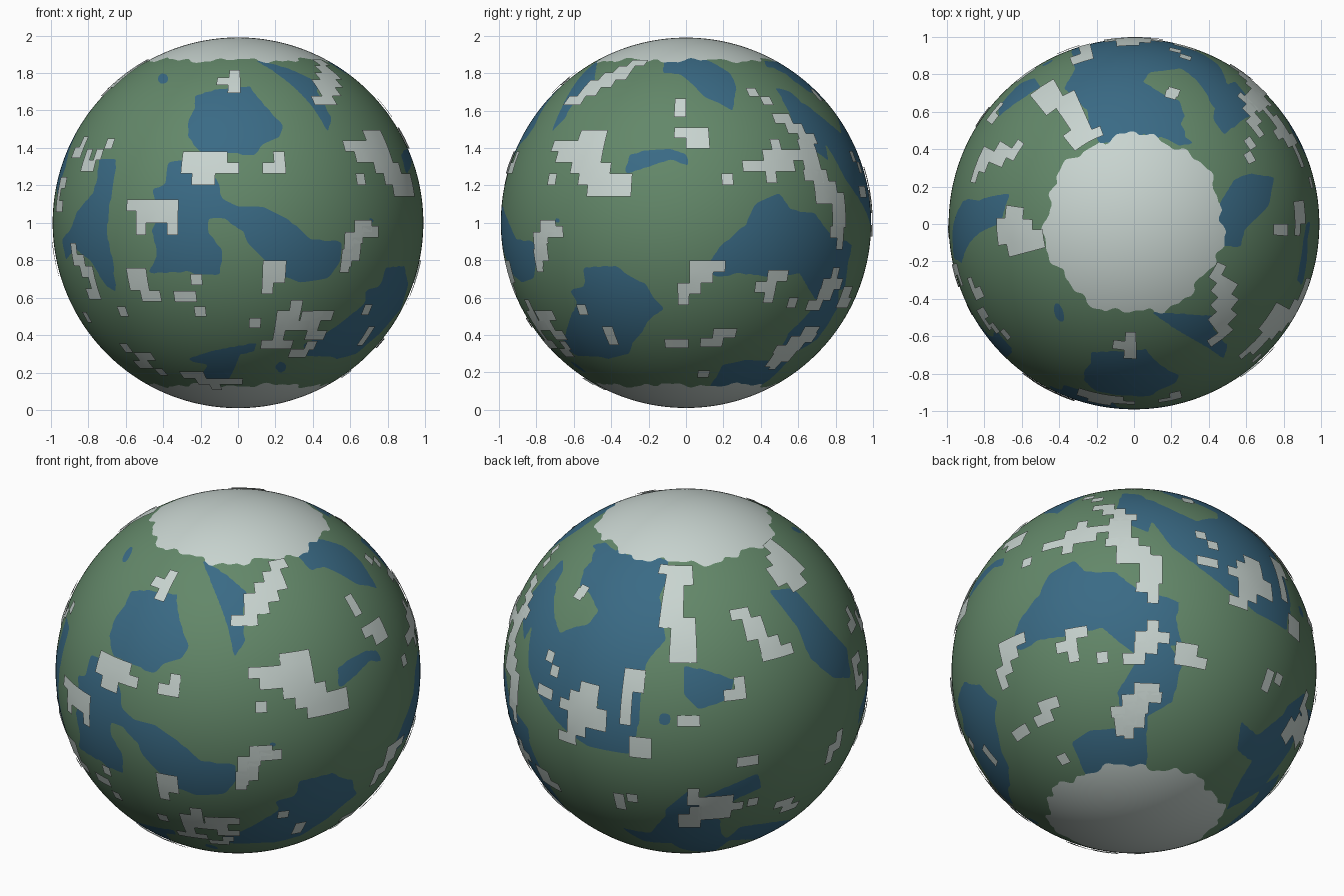
import bpy, bmesh, math
from mathutils import Vector

if "Cube" in bpy.data.objects:
    bpy.data.objects.remove(bpy.data.objects["Cube"])

R, R_CLOUD, CELL, CUTS = 0.99, 0.999, 0.063, 125
UP = Vector((0, 0, 1))


def material(name, rgb):
    m = bpy.data.materials.new(name)
    m.diffuse_color = (*rgb, 1)
    m.use_nodes = True
    m.node_tree.nodes["Principled BSDF"].inputs["Base Color"].default_value = m.diffuse_color
    return m


LAND = material("land_green", (0.125, 0.245, 0.142))
SEA = material("sea_blue", (0.042, 0.145, 0.235))
WHITE = material("ice_white", (0.58, 0.66, 0.63))


def side(azimuth, elevation):
    """Right, up and outward axes of a flat drawing plane facing the globe."""
    a, e = math.radians(azimuth), math.radians(elevation)
    out = Vector((math.sin(a) * math.cos(e), -math.cos(a) * math.cos(e), math.sin(e)))
    right = Vector((math.cos(a), math.sin(a), 0))
    return right, out.cross(right), out


FRONT, RIGHT, TOP = side(0, 0), side(90, 0), side(0, 90)
BACK_LEFT, BACK_RIGHT = side(217, 25), side(140, -31)

# Sea outlines in hundredths of a unit, drawn on one side and projected onto the globe
seas = []


def sea(plane, *pts):
    us, vs = [p[0] for p in pts], [p[1] for p in pts]
    seas.append((plane, pts, min(us), max(us), min(vs), max(vs)))


def pond(plane, u, v, r=3):
    sea(plane, *[(u + r * math.cos(k * math.pi / 4), v + r * math.sin(k * math.pi / 4)) for k in range(8)])


# front seas
sea(FRONT, (-23, 68), (-12, 71), (6, 73), (13, 64), (24, 52), (22, 46), (13, 42), (9, 36),
    (-2, 37), (-20, 38), (-27, 46), (-26, 56), (-23, 61))
sea(FRONT, (-28, 34), (-37, 32), (-39, 20), (-46, 18), (-42, 4), (-46, -4), (-43, -17), (-48, -27),
    (-26, -26), (-22, -28), (-9, -28), (-9, -14), (-16, -5), (-16, 3), (-7, 2), (3, -5), (6, -12),
    (15, -21), (23, -28), (33, -32), (48, -30), (55, -20), (55, -10), (39, -9), (28, 1), (12, 9),
    (1, 8), (-9, 13), (-10, 21), (-20, 34))
sea(FRONT, (-74, 34), (-65, 34), (-66, 24), (-69, 7), (-70, -6), (-67, -20), (-65, -37), (-71, -33),
    (-79, -20), (-87, -14), (-92, -20), (-94, -9), (-89, -3), (-86, 6), (-77, 16), (-75, 26))
sea(FRONT, (79, -25), (89, -24), (91, -33), (87, -46), (76, -59), (63, -70), (52, -73), (48, -67),
    (57, -59), (62, -49), (72, -41), (76, -33))
sea(FRONT, (-28, -73), (-12, -68), (10, -64), (9, -69), (1, -70), (-2, -78), (-5, -84), (-22, -84), (-16, -76))
pond(FRONT, 23, -77)
pond(FRONT, -40, 77)
pond(FRONT, 71, 1, 1.5)
# right seas
sea(RIGHT, (-55, -24), (-38, -23), (-30, -29), (-28, -41), (-21, -54), (-31, -53), (-40, -59),
    (-41, -72), (-59, -71), (-66, -65), (-62, -51), (-58, -43), (-62, -36), (-54, -34))
sea(RIGHT, (10, -25), (18, -13), (32, -1), (37, 10), (50, 16), (56, 7), (69, 5), (77, -6), (88, -11),
    (85, -35), (69, -41), (61, -27), (45, -29), (29, -27), (16, -29))
sea(RIGHT, (-33, 26), (-30, 37), (-10, 40), (0, 37), (2, 30), (-8, 34), (-20, 30))
# northern seas
sea(TOP, (9, -47), (43, -49), (42, -56), (50, -65), (48, -72), (38, -65), (27, -59), (16, -52))
sea(TOP, (45, 10), (54, 24), (62, 27), (75, 25), (72, 10), (59, -3), (57, -12), (45, -12))
sea(TOP, (-27, 85), (-18, 94), (3, 98), (30, 93), (40, 82), (24, 83), (8, 81), (5, 76), (16, 69),
    (24, 66), (27, 58), (23, 50), (32, 43), (24, 42), (8, 50), (-2, 44), (-18, 43), (-24, 53), (-26, 72))
sea(TOP, (46, 73), (54, 76), (62, 66), (62, 58), (48, 48), (42, 56))
# back and left seas
sea(BACK_LEFT, (-51, 66), (-37, 66), (-24, 57), (-16, 38), (-14, 17), (-24, 6), (-27, -10), (-30, -35),
    (-41, -40), (-51, -16), (-65, -10), (-74, 6), (-62, 14), (-51, 25), (-47, 36), (-55, 46))
sea(BACK_LEFT, (43, 43), (57, 44), (73, 25), (86, 11), (88, -5), (78, -5), (65, 6), (59, 22))
sea(BACK_LEFT, (-4, 3), (8, 0), (23, -5), (20, -16), (3, -21), (-4, -13))
sea(BACK_LEFT, (-14, -75), (-1, -64), (3, -70), (22, -62), (36, -56), (38, -64), (24, -70), (16, -78),
    (0, -85), (-14, -83))
sea(BACK_LEFT, (19, -92), (27, -85), (60, -81), (50, -88), (35, -92))
pond(BACK_LEFT, -15, -26, 3.5)
# back and southern seas
sea(BACK_RIGHT, (10, 36), (25, 39), (23, 31), (18, 17), (26, 6), (21, -15), (7, -23), (7, -50), (-13, -54),
    (-18, -59), (-26, -56), (-34, -37), (-25, -31), (-6, -29), (-9, -10), (4, 12), (4, 25))
sea(BACK_RIGHT, (-6, 96), (10, 93), (45, 77), (58, 60), (83, 39), (83, 23), (66, 33), (45, 50), (20, 69),
    (10, 82), (-6, 82))
sea(BACK_RIGHT, (58, -26), (67, -34), (83, -21), (91, -23), (85, -42), (69, -64), (50, -75), (56, -61),
    (64, -48), (56, -42))


def inside(u, v, pts):
    hit = False
    for (x0, y0), (x1, y1) in zip(pts, pts[1:] + pts[:1]):
        if (y0 > v) != (y1 > v) and u < (x1 - x0) * (v - y0) / (y1 - y0) + x0:
            hit = not hit
    return hit


def surface_kind(p):
    """0 land, 1 sea, 2 ice."""
    lon = math.atan2(p.y, p.x)
    wobble = 0.008 * math.sin(7 * lon) + 0.006 * math.sin(17 * lon + 1) + 0.004 * math.sin(31 * lon)
    if abs(p.z) > 0.868 + wobble:
        return 2
    for (r, up, out), pts, u0, u1, v0, v1 in seas:
        u, v = 100 * p.dot(r), 100 * p.dot(up)
        if u0 < u < u1 and v0 < v < v1 and p.dot(out) > 0 and inside(u, v, pts):
            return 1
    return 0


def finish(bm, name, mats):
    me = bpy.data.meshes.new(name)
    bm.to_mesh(me)
    bm.free()
    for m in mats:
        me.materials.append(m)
    ob = bpy.data.objects.new(name, me)
    ob.location.z = 1
    bpy.context.collection.objects.link(ob)


# Globe: an evenly subdivided cube rounded into a sphere
bm = bmesh.new()
bmesh.ops.create_cube(bm, size=2)
bmesh.ops.subdivide_edges(bm, edges=bm.edges[:], cuts=CUTS, use_grid_fill=True)
for v in bm.verts:
    v.co = Vector([math.tan(c * math.pi / 4) for c in v.co]).normalized() * R
for f in bm.faces:
    f.material_index = surface_kind(f.calc_center_median())
    f.smooth = True
# soften the coastlines
coast = {}
for e in bm.edges:
    a, b = e.link_faces
    if a.material_index != b.material_index:
        for v in e.verts:
            coast.setdefault(v, []).append(e.other_vert(v))
for _ in range(3):
    moved = {v: v.co * 0.5 + sum((n.co for n in ns), Vector()) * (0.5 / len(ns)) for v, ns in coast.items()}
    for v, co in moved.items():
        v.co = co.normalized() * R
finish(bm, "globe", (LAND, SEA, WHITE))

# Clouds: blocky cell patterns floating just above the globe
bm = bmesh.new()


def on_sphere(lon, lat):
    return R_CLOUD * Vector((math.cos(lat) * math.cos(lon), math.cos(lat) * math.sin(lon), math.sin(lat)))


def cloud(plane, u, v, pattern):
    r, up, out = plane
    u, v = u / 100, v / 100
    p = (r * u + up * v + out * math.sqrt(max(0.0, R * R - u * u - v * v))).normalized()
    lon0, lat0 = math.atan2(p.y, p.x), math.asin(p.z)
    rows = pattern.split("/")
    step = CELL / math.cos(lat0)
    west = lon0 - max(map(len, rows)) * step / 2
    north = lat0 + len(rows) * CELL / 2
    for j, row in enumerate(rows):
        for i, ch in enumerate(row):
            if ch == "#":
                w, n = west + i * step, north - j * CELL
                f = bm.faces.new([bm.verts.new(on_sphere(*q)) for q in
                                  ((w, n - CELL), (w + step, n - CELL), (w + step, n), (w, n))])
                f.smooth = True


for plane, group in (
    (FRONT, ((-5, 75, ".#/##/.#"), (-15, 29, "####./#####/.##.."), (19, 32, ".#/##"),
             (-46, 3, "#####/.####/.#..#"), (-84, 40, ".#/##"), (-71, 39, ".#/#."), (-94, 15, "##/#./##"),
             (31, -57, "..#.../.##.##/.####./.#..##/###.../...##."), (19, -29, "##/##/#."),
             (65, -14, "..##/.#../##../#..."), (-50, -33, "##./##./.##"), (-22, -30, "#"), (-20, -47, "#"),
             (-28, -39, "##"), (9, -53, "#"), (-80, -26, "#.../##../.##./..#./.##."), (-61, -47, "#"),
             (-50, -73, "#../.##/##./..#"), (-13, -84, "##.../.####/..#.."), (-80, -50, "#"))),
    (RIGHT, ((-53, 32, "...###.../######.../.#####.../...####../....#####/.....####"), (-71, 23, "#"),
             (3, 45, "###/.##"), (-3, 61, "#/#"), (39, 67, "#./.#"), (58, 50, "##../.##./..##"),
             (52, 33, "...#..##/..######/#####.##/..#....#"), (75, 13, "###../.###./.####/...##/...##"),
             (80, -8, "##/.#"), (22, 23, "#"), (8, -32, ".###/.##./##../#..."), (45, -34, ".##/##./.#."),
             (17, -61, ".##/##."), (-5, -64, "##"), (-40, -60, "#/#"), (-75, -11, ".##/##./#../#.."),
             (-75, -52, "##/.#"), (-55, -46, "#"), (-64, -65, "#"), (72, -38, "..#/.##/##."),
             (56, -68, "..##/.##./##../#..."))),
    (TOP, ((48, -42, "....##/...##./..###./.###../.##.../##...."), (21, 70, "#"))),
    (BACK_LEFT, ((-10, 32, "####/.###/.##./.##./.##./.###/..##/..##/..##"), (51, 56, "..##/.###/####/####/.##."),
                 (38, 20, "##.../.##../.##../..##./..###"), (23, -10, ".#/##"), (-32, -14, "##/##/#./#./#."),
                 (-59, -23, "..##./.###./#####/.####/.##../##..."), (-28, -41, "##/##"), (-2, -27, "##"),
                 (30, -49, "##"), (13, -72, "#..../####./.####/.###."), (33, -71, "#"), (52, -73, "##./.##"),
                 (-32, -68, "#"), (78, -42, ".#/##/#."), (-57, 44, "#"), (-74, 5, "#./.#"), (-78, -10, "##"),
                 (93, 27, "#./##"))),
    (BACK_RIGHT, ((0, -20, "..##/.##./###./.##./.#.."), (10, 20, ".#./###/.#."), (31, 10, "##./###"),
                  (-17, 9, "#"), (-38, -46, "#"), (72, -4, "#/#"), (85, -29, ".#/##/##"))),
):
    for u, v, pattern in group:
        cloud(plane, u, v, pattern)
bmesh.ops.remove_doubles(bm, verts=bm.verts[:], dist=0.0005)
finish(bm, "clouds", (WHITE,))
